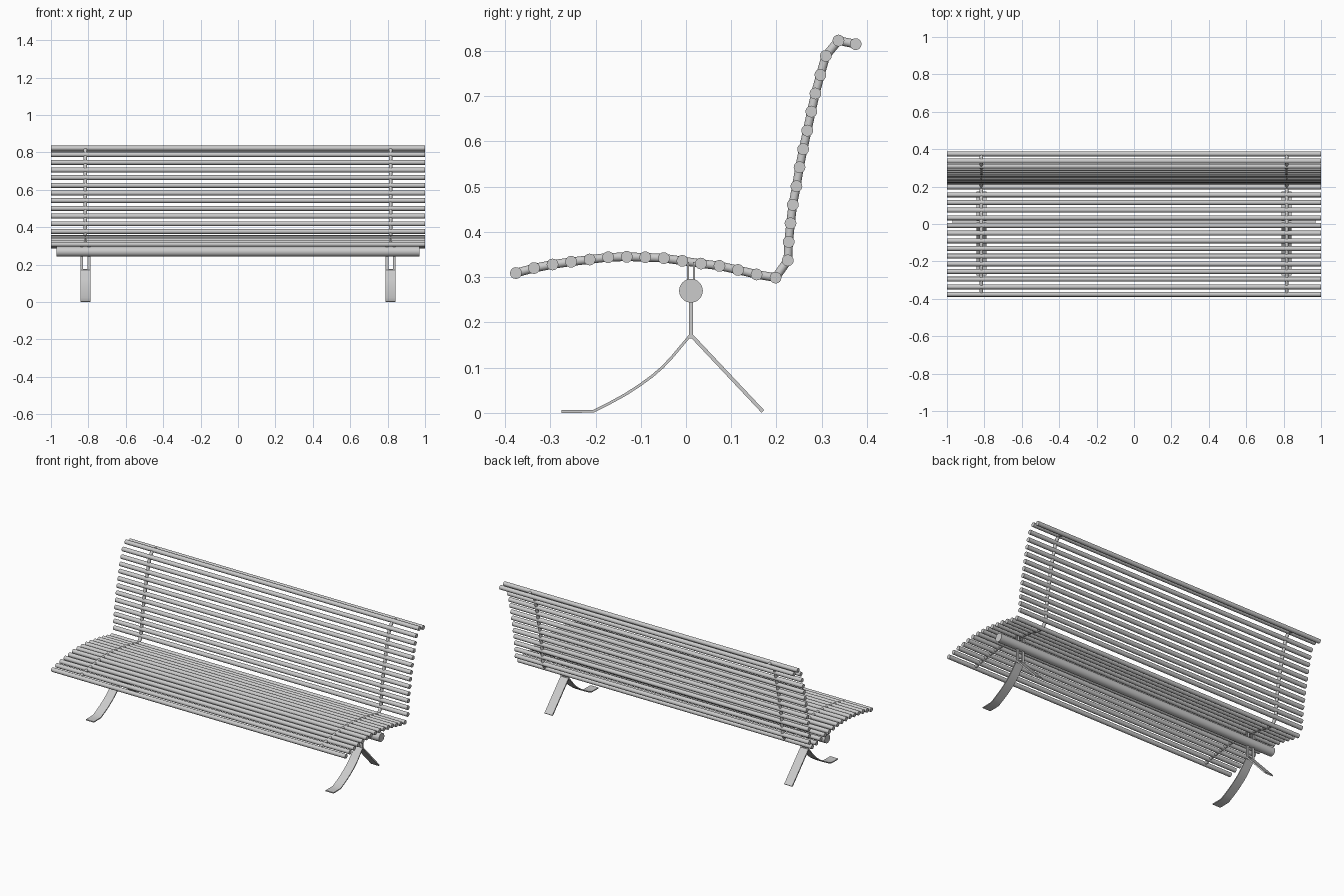
import bpy, bmesh, math
from mathutils import Vector

if "Cube" in bpy.data.objects:
    bpy.data.objects.remove(bpy.data.objects["Cube"])

# Side profile: (y, z) centre of every slat, front of seat to top of back
SEAT = [(-.376, .309), (-.336, .320), (-.295, .328), (-.254, .334), (-.213, .339),
        (-.172, .344), (-.131, .345), (-.090, .344), (-.049, .342), (-.008, .336),
        (.033, .330), (.074, .325), (.115, .316), (.156, .306), (.198, .299)]
BACK = [(.225, .337), (.227, .378), (.231, .419), (.236, .460), (.244, .501),
        (.251, .543), (.259, .583), (.268, .624), (.277, .666), (.286, .706),
        (.297, .747), (.309, .789), (.337, .823), (.375, .815)]
LEG_X = .816


def finish(name, bm):
    bmesh.ops.recalc_face_normals(bm, faces=bm.faces)
    me = bpy.data.meshes.new(name)
    bm.to_mesh(me)
    bm.free()
    ob = bpy.data.objects.new(name, me)
    bpy.context.collection.objects.link(ob)
    bpy.ops.object.select_all(action='DESELECT')
    bpy.context.view_layer.objects.active = ob
    ob.select_set(True)
    bpy.ops.object.shade_smooth_by_angle(angle=math.radians(35))
    return ob


def rod(bm, a, b, r, sides=16):
    a, b = Vector(a), Vector(b)
    d = b - a
    m = d.to_track_quat('Z', 'Y').to_matrix().to_4x4()
    m.translation = (a + b) / 2
    bmesh.ops.create_cone(bm, cap_ends=True, segments=sides, radius1=r, radius2=r,
                          depth=d.length, matrix=m)


def strip(bm, path, x0, x1, t):
    """Flat bar following a (y, z) path, t thick, from x0 to x1."""
    pts = [Vector(p) for p in path]
    rings = []
    for i, p in enumerate(pts):
        d = (pts[min(i + 1, len(pts) - 1)] - pts[max(i - 1, 0)]).normalized()
        n = Vector((-d.y, d.x)) * t / 2
        rings.append([bm.verts.new((x, q.x, q.y)) for x, q in
                      ((x0, p + n), (x1, p + n), (x1, p - n), (x0, p - n))])
    for a, b in zip(rings, rings[1:]):
        for k in range(4):
            j = (k + 1) % 4
            bm.faces.new((a[k], a[j], b[j], b[k]))
    bm.faces.new(rings[0])
    bm.faces.new(rings[-1])


# Long round slats
for name, row in (("seat_slats", SEAT), ("back_slats", BACK)):
    bm = bmesh.new()
    for y, z in row:
        rod(bm, (-1, y, z), (1, y, z), .013)
    finish(name, bm)

# Main beam under the seat
bm = bmesh.new()
rod(bm, (-.97, .011, .27), (.97, .011, .27), .0262, 32)
finish("support_beam", bm)

FRONT = [(-.275, .003), (-.24, .003), (-.204, .004), (-.17, .021), (-.135, .040),
         (-.104, .060), (-.075, .081), (-.052, .101), (-.032, .122), (.009, .171)]
REAR = [(.012, .171), (.17, .003)]

for side, sx in (("left", -1), ("right", 1)):
    cx = sx * LEG_X
    # Short rods joining neighbouring slats
    bm = bmesh.new()
    line = SEAT + BACK
    for p, q in zip(line, line[1:]):
        rod(bm, (cx, *p), (cx, *q), .0095, 12)
    finish(side + "_slat_connector", bm)

    # Curved front leg with flat foot, and straight rear leg
    for name, path, t in (("front_leg", FRONT, .006), ("rear_leg", REAR, .008)):
        bm = bmesh.new()
        strip(bm, path, cx - .027, cx + .027, t)
        finish(f"{side}_{name}", bm)

    # Slotted post: paired bars that fork around the beam to the seat
    bm = bmesh.new()
    for a, b in ((-.027, -.012), (.012, .027)):
        strip(bm, [(.011, .166), (.011, .262)], cx + a, cx + b, .009)
        for y in (.0045, .0175):
            strip(bm, [(y, .27), (y, .334)], cx + a, cx + b, .0045)
    strip(bm, [(.011, .164), (.011, .178)], cx - .027, cx + .027, .009)
    finish(side + "_post", bm)
